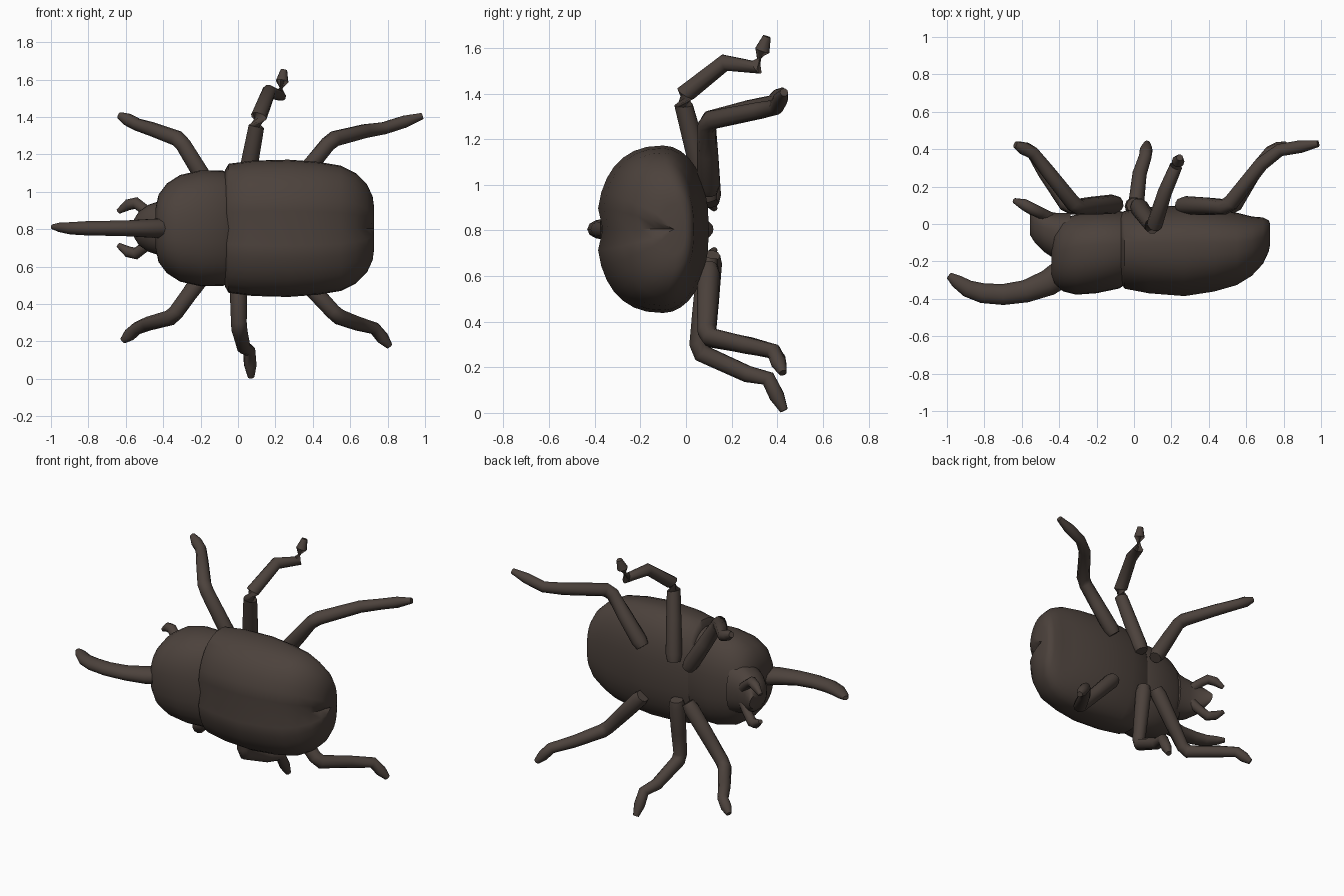
import bpy, bmesh, math
from mathutils import Vector

CZ = 0.805  # height of the body's long axis

shell = bpy.data.materials.new("dark_brown_shell")
shell.diffuse_color = (0.072, 0.054, 0.045, 1)


def loft(name, rings, angle=50):
    """Skin a list of equal-length closed rings and cap both ends."""
    bm = bmesh.new()
    vs = [[bm.verts.new(p) for p in ring] for ring in rings]
    n = len(vs[0])
    for a, b in zip(vs, vs[1:]):
        for i in range(n):
            j = (i + 1) % n
            bm.faces.new((a[i], a[j], b[j], b[i]))
    for ring in (vs[0], vs[-1]):
        mid = bm.verts.new(sum((v.co for v in ring), Vector()) / n)
        for i in range(n):
            bm.faces.new((ring[i], ring[(i + 1) % n], mid))
    bmesh.ops.recalc_face_normals(bm, faces=bm.faces)
    me = bpy.data.meshes.new(name)
    bm.to_mesh(me)
    bm.free()
    me.materials.append(shell)
    ob = bpy.data.objects.new(name, me)
    bpy.context.collection.objects.link(ob)
    bpy.context.view_layer.objects.active = ob
    ob.select_set(True)
    bpy.ops.object.shade_smooth_by_angle(angle=math.radians(angle))
    ob.select_set(False)
    return ob


def body(name, sections, groove=0.0, n=32):
    """Sections: x, back y, widest y, belly y, half width."""
    rings = []
    for x, back, wide, belly, hw in sections:
        ring = []
        for i in range(n):
            t = 2 * math.pi * i / n
            c, s = math.cos(t), math.sin(t)
            z = hw * math.copysign(abs(c) ** 0.85, c)
            y = wide + ((back - wide) * abs(s) ** 0.85 if s > 0 else (belly - wide) * abs(s))
            dx = 0
            if groove and i == n // 4:      # seam between the wing cases
                y += groove
                dx = -0.02 if x > 0.65 else 0
            ring.append(Vector((x + dx, y, CZ + z)))
        rings.append(ring)
    return loft(name, rings)


def tube(name, pts, flat=1.0, n=10):
    """Tapered tube through x, y, z, radius points."""
    P = [Vector(p[:3]) for p in pts]
    rings = []
    for i, p in enumerate(P):
        d_in = (p - P[max(i - 1, 0)]).normalized()
        d_out = (P[min(i + 1, len(P) - 1)] - p).normalized()
        d = (d_in + d_out).normalized()
        u = d.cross(Vector((0, 0, 1)) if abs(d.z) < 0.9 else Vector((0, 1, 0))).normalized()
        v = d.cross(u)
        r = pts[i][3]
        rings.append([p + r * (u * math.cos(2 * math.pi * k / n) + v * flat * math.sin(2 * math.pi * k / n))
                      for k in range(n)])
    return loft(name, rings)


# Abdomen with the two wing cases
body("wing_cases", [
    (-0.07, -0.32, -0.10, 0.06, 0.31), (-0.05, -0.35, -0.10, 0.07, 0.345),
    (0.08, -0.375, -0.10, 0.09, 0.362), (0.27, -0.39, -0.10, 0.10, 0.367),
    (0.43, -0.365, -0.10, 0.08, 0.355), (0.55, -0.33, -0.10, 0.06, 0.335),
    (0.63, -0.28, -0.09, 0.04, 0.295), (0.69, -0.215, -0.07, 0.035, 0.235),
    (0.72, -0.15, -0.05, 0.02, 0.17), (0.728, -0.11, -0.05, 0.0, 0.11)], groove=0.025)

# Thorax shield
body("thorax", [
    (-0.04, -0.32, -0.11, 0.06, 0.29), (-0.08, -0.345, -0.11, 0.07, 0.308),
    (-0.20, -0.37, -0.11, 0.07, 0.31), (-0.31, -0.378, -0.12, 0.05, 0.285),
    (-0.38, -0.36, -0.14, 0.03, 0.24), (-0.425, -0.32, -0.16, -0.02, 0.18),
    (-0.44, -0.28, -0.18, -0.10, 0.11)])

# Head, tilted toward the belly side
body("head", [
    (-0.34, -0.20, -0.05, 0.06, 0.17), (-0.42, -0.19, -0.04, 0.06, 0.145),
    (-0.48, -0.15, -0.02, 0.07, 0.125), (-0.53, -0.10, 0.0, 0.10, 0.09),
    (-0.555, -0.06, 0.02, 0.12, 0.05)])

# Curved horn
tube("horn", [
    (-0.38, -0.26, CZ, 0.075), (-0.46, -0.315, CZ, 0.07), (-0.58, -0.36, CZ, 0.06),
    (-0.70, -0.377, CZ, 0.056), (-0.81, -0.37, CZ, 0.053), (-0.89, -0.345, CZ, 0.046),
    (-0.95, -0.305, CZ + 0.005, 0.035), (-0.99, -0.275, CZ + 0.008, 0.018)], flat=0.75)

# Hooked feelers either side of the mouth
for side, label in ((1, "upper"), (-1, "lower")):
    tube(label + "_feeler", [
        (-0.45, 0.03, CZ + side * 0.05, 0.035), (-0.50, 0.06, CZ + side * 0.10, 0.03),
        (-0.545, 0.08, CZ + side * 0.135, 0.032), (-0.59, 0.105, CZ + side * 0.125, 0.03),
        (-0.64, 0.125, CZ + side * 0.09, 0.014)], n=8)

# Legs: hip, knee, shin, ankle, toe
LEGS = {
    "upper_front_leg": [(-0.09, 0.105, 0.92), (-0.31, 0.09, 1.28), (-0.46, 0.28, 1.335),
                        (-0.54, 0.38, 1.36), (-0.635, 0.425, 1.41)],
    "upper_middle_leg": [(0.02, 0.10, 0.93), (0.105, -0.02, 1.385), (0.165, 0.17, 1.535),
                         (0.225, 0.31, 1.515), (0.245, 0.355, 1.65)],
    "upper_hind_leg": [(0.25, 0.10, 0.97), (0.50, 0.09, 1.28), (0.68, 0.32, 1.325),
                       (0.78, 0.395, 1.34), (0.985, 0.43, 1.405)],
    "lower_front_leg": [(-0.09, 0.11, 0.69), (-0.35, 0.09, 0.33), (-0.48, 0.28, 0.295),
                        (-0.54, 0.38, 0.27), (-0.615, 0.425, 0.205)],
    "lower_middle_leg": [(0.0, 0.10, 0.68), (0.005, 0.05, 0.27), (0.03, 0.27, 0.17),
                         (0.06, 0.36, 0.15), (0.07, 0.43, 0.01)],
    "lower_hind_leg": [(0.25, 0.10, 0.64), (0.53, 0.09, 0.335), (0.64, 0.27, 0.295),
                       (0.73, 0.385, 0.27), (0.81, 0.425, 0.175)],
}
for name, joints in LEGS.items():
    hip, knee, shin, ankle, toe = [Vector(j) for j in joints]
    path = [(hip, 0.04), (hip.lerp(knee, 0.1), 0.05), (hip.lerp(knee, 0.55), 0.046),
            (hip.lerp(knee, 0.92), 0.042), (knee.lerp(shin, 0.1), 0.043), (shin, 0.038),
            (ankle, 0.034), (ankle.lerp(toe, 0.55), 0.034), (toe, 0.018)]
    tube(name, [(*p, r) for p, r in path])
